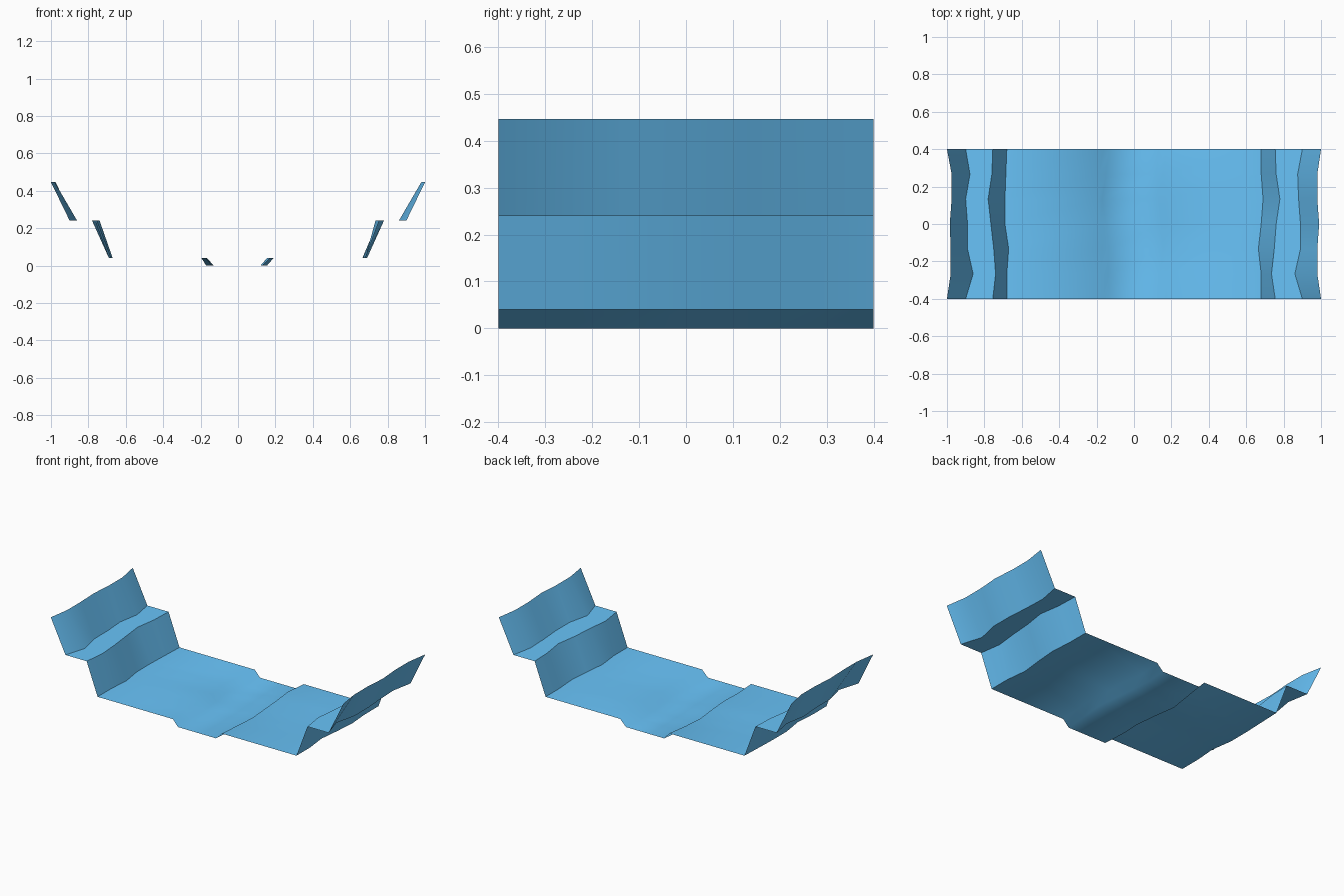
import bpy, bmesh, math

# Lines running along the valley: height, then x at seven evenly spaced y stations (front to back)
LINES = [
    (0.446, [-1.00, -0.98, -0.98, -0.985, -0.975, -0.975, -1.00]),  # left rim
    (0.24, [-0.90, -0.86, -0.89, -0.89, -0.90, -0.877, -0.90]),     # left ledge, outer
    (0.24, [-0.755, -0.74, -0.75, -0.765, -0.78, -0.76, -0.755]),   # left ledge, inner
    (0.04, [-0.68, -0.68, -0.67, -0.69, -0.69, -0.685, -0.68]),     # left foot
    (0.04, [-0.165, -0.175, -0.17, -0.18, -0.195, -0.185, -0.165]), # left channel edge
    (0.00, [-0.13, -0.14, -0.135, -0.15, -0.17, -0.15, -0.13]),     # channel bed, left
    (0.00, [0.13, 0.14, 0.155, 0.145, 0.13, 0.12, 0.13]),           # channel bed, right
    (0.04, [0.17, 0.18, 0.19, 0.18, 0.17, 0.155, 0.17]),            # right channel edge
    (0.04, [0.68, 0.68, 0.665, 0.68, 0.69, 0.68, 0.68]),            # right foot
    (0.24, [0.755, 0.735, 0.75, 0.76, 0.78, 0.76, 0.755]),          # right ledge, inner
    (0.24, [0.90, 0.86, 0.89, 0.89, 0.88, 0.875, 0.90]),            # right ledge, outer
    (0.446, [1.00, 0.98, 0.98, 0.99, 0.98, 0.98, 1.00]),            # right rim
]
HALF_LENGTH = 0.4


def loft(name, lines):
    """Open sheet skinned between neighbouring lines, facing up."""
    bm = bmesh.new()
    grid = []
    for z, xs in lines:
        step = 2 * HALF_LENGTH / (len(xs) - 1)
        grid.append([bm.verts.new((x, -HALF_LENGTH + i * step, z))
                     for i, x in enumerate(xs)])
    for a, b in zip(grid, grid[1:]):
        for i in range(len(a) - 1):
            bm.faces.new((a[i], b[i], b[i + 1], a[i + 1]))
    mesh = bpy.data.meshes.new(name)
    bm.to_mesh(mesh)
    bm.free()
    obj = bpy.data.objects.new(name, mesh)
    bpy.context.collection.objects.link(obj)
    return obj


# Stepped valley with a shallow channel: soft channel banks, crisp cliff edges
valley = loft("river_valley", LINES)
bpy.context.view_layer.objects.active = valley
valley.select_set(True)
bpy.ops.object.shade_smooth_by_angle(angle=math.radians(56))

# Blue surface
blue = bpy.data.materials.new("blue_surface")
blue.diffuse_color = (0.14, 0.55, 0.95, 1)
valley.data.materials.append(blue)
